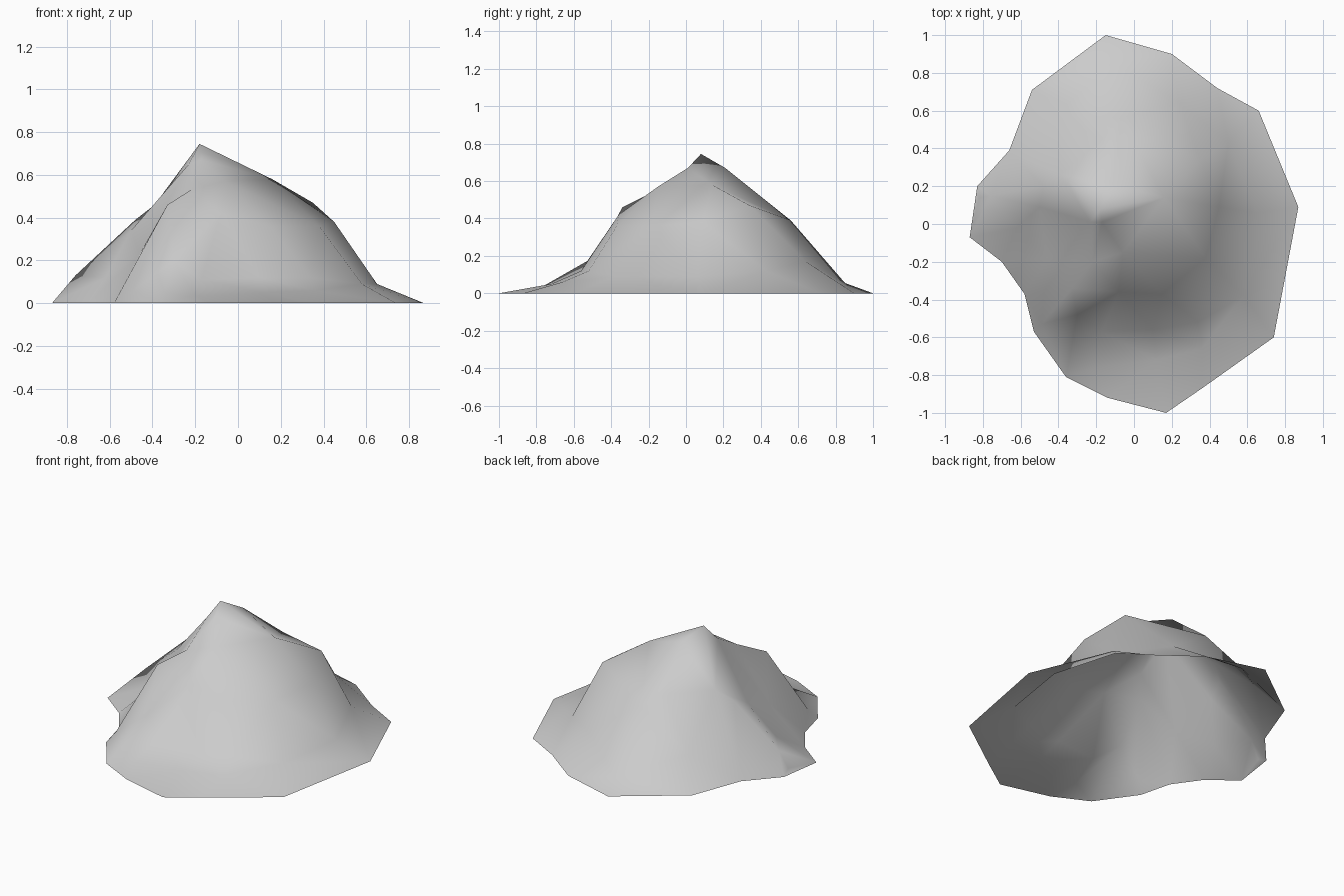
import bpy
from mathutils import Vector
from mathutils.geometry import delaunay_2d_cdt

if "Cube" in bpy.data.objects:
    bpy.data.objects.remove(bpy.data.objects["Cube"])

# Ground outline, counter-clockwise
outline = [(.87, .09), (.66, .60), (.44, .72), (.20, .90), (-.15, 1), (-.54, .71),
           (-.66, .39), (-.83, .20), (-.87, -.07), (-.70, -.20), (-.58, -.37),
           (-.53, -.57), (-.36, -.81), (-.14, -.92), (.17, -1), (.36, -.87), (.74, -.60)]

# Crest lines whose edges must stay unbroken
east_crest = [(-.18, .08, .745), (.16, .14, .58), (.35, .34, .47), (.45, .09, .38),
              (.38, -.18, .36)]
west_crest = [(-.82, .14, .03), (-.76, .15, .13), (-.50, .09, .34), (-.48, .20, .39),
              (-.39, .26, .46), (-.17, .45, .45), (-.07, .56, .39)]
cliff_rim = [(.15, -.37, .36), (-.08, -.36, .42), (-.33, -.34, .46), (-.49, -.53, .06)]
cliff_foot = [(-.30, -.48, .20), (-.17, -.57, .11), (.10, -.56, .12), (.34, -.52, .12)]

# Loose shoulders, left hollow and low apron
loose = [(-.11, .21, .67), (-.17, .01, .67), (-.23, .01, .65), (-.22, -.20, .53),
         (-.06, -.15, .57), (-.20, -.76, .04), (.12, -.72, .05), (.36, -.66, .06),
         (.58, -.38, .09), (.65, .06, .09), (.50, .43, .12), (.24, .64, .17),
         (-.10, .85, .055), (-.42, .58, .18), (-.46, -.18, .23), (-.62, -.02, .12)]

points = [(x, y, 0) for x, y in outline]
edges = []
for line in (east_crest, west_crest, cliff_rim, cliff_foot):
    n = len(points)
    edges += [(n + i, n + i + 1) for i in range(len(line) - 1)]
    points += line
points += loose

# Mountain shell, open underneath
flat = [Vector((x, y)) for x, y, z in points]
co, _, faces, source, _, _ = delaunay_2d_cdt(flat, edges, [list(range(len(outline)))], 1, 1e-5)
verts = [(c.x, c.y, points[s[0]][2] if s else 0) for c, s in zip(co, source)]
mesh = bpy.data.meshes.new("mountain")
mesh.from_pydata(verts, [], faces)
mesh.polygons.foreach_set("use_smooth", [True] * len(mesh.polygons))
mesh.update()
mountain = bpy.data.objects.new("mountain", mesh)
bpy.context.collection.objects.link(mountain)
